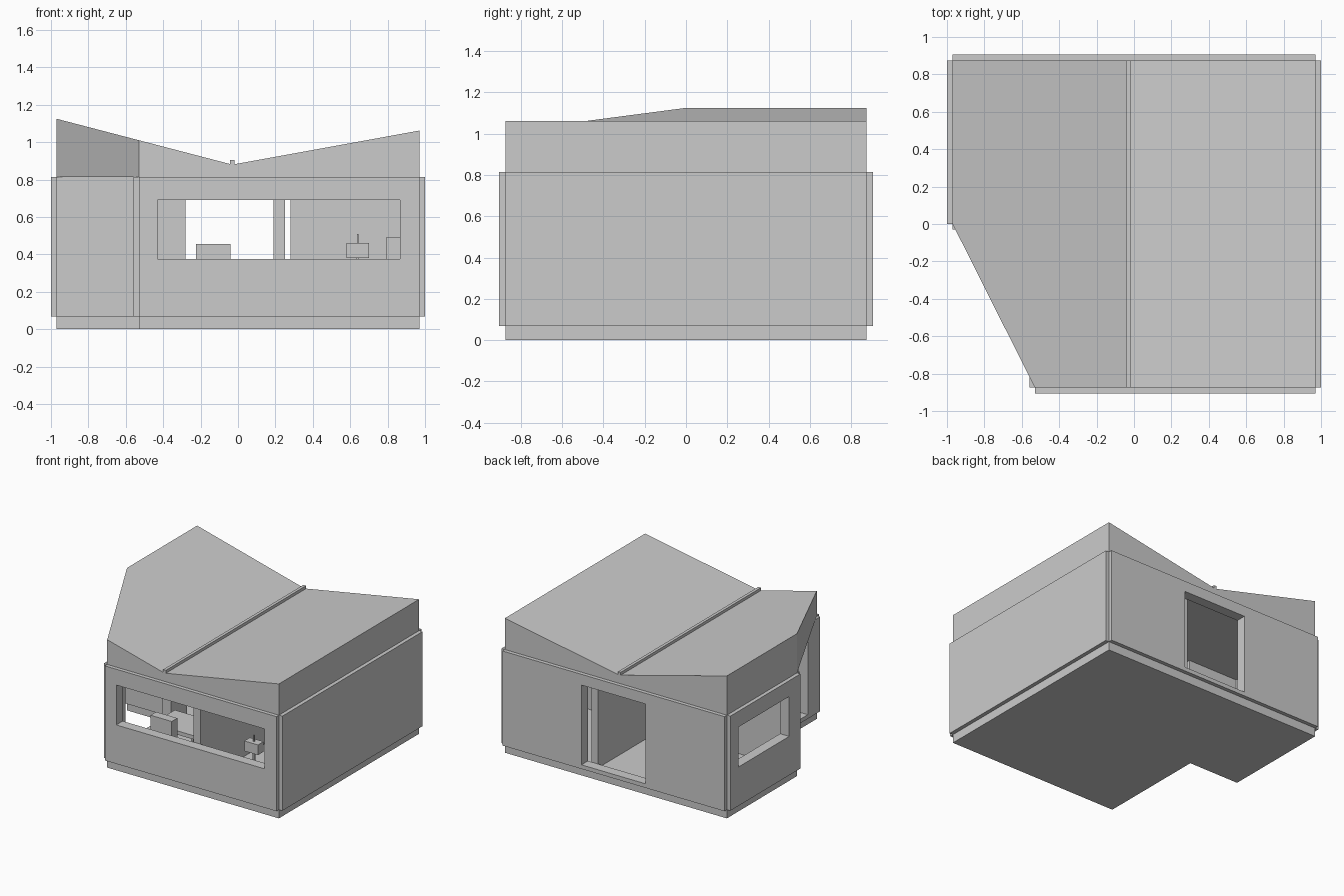
import bpy, bmesh

if "Cube" in bpy.data.objects:
    bpy.data.objects.remove(bpy.data.objects["Cube"])

grey = bpy.data.materials.new("plain_grey")
grey.diffuse_color = (0.6, 0.6, 0.6, 1)
grey.use_nodes = True
grey.node_tree.nodes["Principled BSDF"].inputs["Base Color"].default_value = grey.diffuse_color


def finish(name, bm):
    bmesh.ops.recalc_face_normals(bm, faces=bm.faces[:])
    me = bpy.data.meshes.new(name)
    bm.to_mesh(me)
    bm.free()
    me.materials.append(grey)
    ob = bpy.data.objects.new(name, me)
    bpy.context.collection.objects.link(ob)
    return ob


def prism(name, pts, z0, top):
    """Vertical prism over a plan outline; top(x) gives the upper height."""
    bm = bmesh.new()
    lo = [bm.verts.new((x, y, z0)) for x, y in pts]
    hi = [bm.verts.new((x, y, top(x))) for x, y in pts]
    bm.faces.new(lo)
    bm.faces.new(hi)
    n = len(pts)
    for i in range(n):
        j = (i + 1) % n
        bm.faces.new((lo[i], lo[j], hi[j], hi[i]))
    return finish(name, bm)


def box(name, x0, x1, y0, y1, z0, z1):
    return prism(name, [(x0, y0), (x1, y0), (x1, y1), (x0, y1)], z0, lambda x: z1)


def panel(name, axis, depth, span, z, hole=None):
    """Wall plate whose normal is along axis, with an optional opening."""
    bm = bmesh.new()

    def ring(d, s0, s1, z0, z1):
        co = [(s0, z0), (s1, z0), (s1, z1), (s0, z1)]
        return [bm.verts.new((d, s, h) if axis == "x" else (s, d, h)) for s, h in co]

    def bridge(a, b):
        for i in range(4):
            j = (i + 1) % 4
            bm.faces.new((a[i], a[j], b[j], b[i]))

    outer = [ring(d, *span, *z) for d in depth]
    bridge(*outer)
    if hole:
        inner = [ring(d, *hole) for d in depth]
        bridge(*inner)
        bridge(outer[0], inner[0])
        bridge(outer[1], inner[1])
    else:
        bm.faces.new(outer[0])
        bm.faces.new(outer[1])
    return finish(name, bm)


X, Y = 0.97, 0.875      # half sizes of the wall core
NX = -0.53              # inner side of the porch corner
T, C = 0.05, 0.03       # core and cladding thickness
CORE, CLAD = (0, 0.815), (0.068, 0.815)

# walls: name, axis, outer face, outward sign, span, corner trims, opening
walls = [
    ("front", "y", -Y, -1, (NX, X), (0, 0), (-0.43, 0.865, 0.375, 0.69)),
    ("back", "y", Y, 1, (-X, X), (0, 0), (-0.28, 0.28, 0.10, 0.73)),
    ("right", "x", X, 1, (-Y, Y), (T, T), None),
    ("left", "x", -X, -1, (0, Y), (T, T), (0.14, 0.77, 0.375, 0.69)),
    ("porch_back", "y", 0, -1, (-X, NX), (0, -T), None),
    ("porch_side", "x", NX, -1, (-Y, 0), (T, 0), (-0.72, -0.15, 0.10, 0.73)),
]
for name, axis, d, s, (a, b), (ta, tb), hole in walls:
    panel(name + "_wall", axis, (d, d - s * T), (a + ta, b - tb), CORE, hole)
    if name == "porch_side":
        b -= C
    panel(name + "_cladding", axis, (d, d + s * C), (a, b), CLAD, hole)

# floor slab following the L-shaped plan
g = 0.02
prism("floor", [(NX + g, -Y + g), (X - g, -Y + g), (X - g, Y - g),
                (-X + g, Y - g), (-X + g, g), (NX + g, g)], 0, lambda x: 0.07)

# butterfly roof, with the porch corner cut diagonally
V = -0.03


def roof_height(x):
    return 0.88 + ((V - x) * 0.245 / (X + V) if x < V else (x - V) * 0.182 / (X - V))


prism("roof_left", [(-X, 0), (NX, -Y), (V, -Y), (V, Y), (-X, Y)], 0.815, roof_height)
prism("roof_right", [(V, -Y), (X, -Y), (X, Y), (V, Y)], 0.815, roof_height)
box("valley_strip", V - 0.012, V + 0.012, -Y, Y, 0.86, 0.905)

# inside: dividing wall, table, chair back, basin and cistern
box("dividing_wall", 0.19, 0.25, -Y + T, Y - T, 0.07, 0.815)
box("chair", -0.225, -0.04, -0.77, -0.70, 0.07, 0.455)
box("table_top", -0.30, 0.06, -0.64, -0.36, 0.29, 0.32)
for i, x in enumerate((-0.29, 0.03)):
    for j, y in enumerate((-0.63, -0.39)):
        box(f"table_leg_{i}{j}", x, x + 0.02, y, y + 0.02, 0.07, 0.29)
box("basin", 0.58, 0.70, -0.75, -0.68, 0.38, 0.46)
box("basin_stand", 0.632, 0.648, -0.723, -0.707, 0.07, 0.38)
box("tap", 0.635, 0.645, -0.72, -0.71, 0.46, 0.51)
box("cistern", 0.79, X - T, -0.2, 0.05, 0.07, 0.49)
